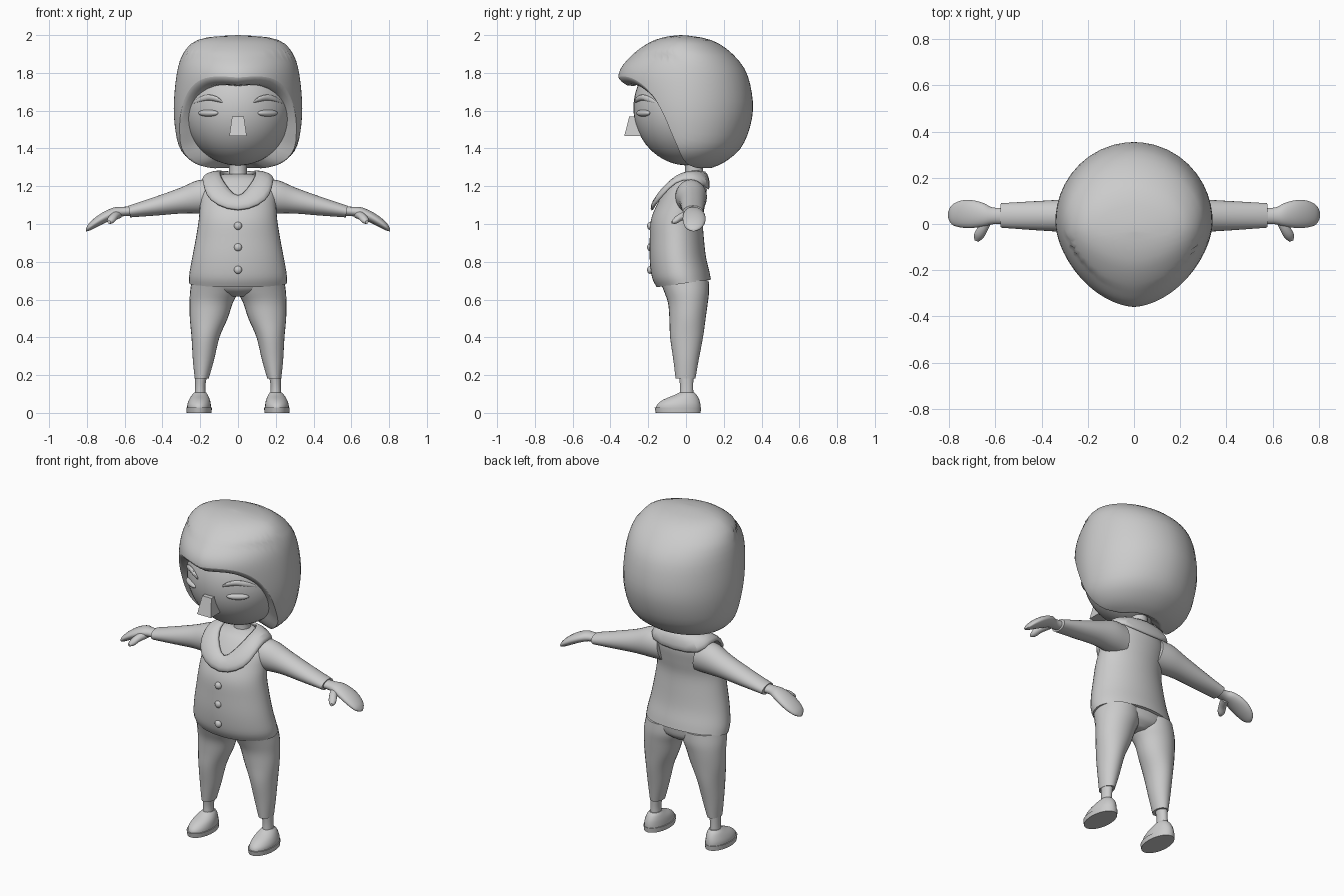
import bpy, bmesh, math
from mathutils import Vector, Matrix

if "Cube" in bpy.data.objects:
    bpy.data.objects.remove(bpy.data.objects["Cube"])

grey = bpy.data.materials.new("plain_grey")
grey.diffuse_color = (0.6, 0.6, 0.6, 1)
grey.use_nodes = True
grey.node_tree.nodes["Principled BSDF"].inputs["Base Color"].default_value = grey.diffuse_color


def finish(bm, name, mirror=False, angle=40):
    bmesh.ops.recalc_face_normals(bm, faces=bm.faces)
    for f in bm.faces:
        f.smooth = True
    me = bpy.data.meshes.new(name)
    bm.to_mesh(me)
    bm.free()
    me.set_sharp_from_angle(angle=math.radians(angle))
    me.materials.append(grey)
    ob = bpy.data.objects.new(name, me)
    bpy.context.collection.objects.link(ob)
    if mirror:
        ob.modifiers.new("mirror", "MIRROR")
    return ob


def catmull(rows, steps):
    """Smoothly interpolate a list of number tuples."""
    out, n = [], len(rows)
    for i in range(n - 1):
        p = [rows[max(0, min(n - 1, k))] for k in (i - 1, i, i + 1, i + 2)]
        for s in range(steps):
            t = s / steps
            out.append(tuple(
                0.5 * (2 * b + (c - a) * t + (2 * a - 5 * b + 4 * c - d) * t * t
                       + (3 * b - a - 3 * c + d) * t ** 3) for a, b, c, d in zip(*p)))
    return out + [tuple(rows[-1])]


def loft_rings(name, rings, mirror=False, n=28, angle=40):
    """rings: (centre, half axis u, half axis v)"""
    bm = bmesh.new()
    loops = []
    for c, u, v in rings:
        loops.append([bm.verts.new(c + u * math.cos(k * math.tau / n) + v * math.sin(k * math.tau / n))
                      for k in range(n)])
    for a, b in zip(loops, loops[1:]):
        for k in range(n):
            bm.faces.new((a[k], a[(k + 1) % n], b[(k + 1) % n], b[k]))
    bm.faces.new(loops[0])
    bm.faces.new(loops[-1])
    return finish(bm, name, mirror, angle)


def loft_z(name, rows, mirror=False, steps=4, **kw):
    """rows: z, centre x, half width, front y, back y, tilt"""
    rings = [(Vector((cx, (f + b) / 2, z + t * (f + b) / 2)), Vector((rx, 0, 0)),
              Vector((0, (b - f) / 2, t * (b - f) / 2))) for z, cx, rx, f, b, t in catmull(rows, steps)]
    return loft_rings(name, rings, mirror, **kw)


def loft_x(name, rows, steps=4):
    """rows: x, y, z, half depth, half height"""
    rings = [(Vector((x, y, z)), Vector((0, ry, 0)), Vector((0.15 * rz, 0, rz)))
             for x, y, z, ry, rz in catmull(rows, steps)]
    return loft_rings(name, rings, True)


def ellipsoid(name, loc, rad, mirror=False, rot=0, seg=24, rings=16):
    bm = bmesh.new()
    m = Matrix.Translation(loc) @ Matrix.Rotation(rot, 4, "Z") @ Matrix.Diagonal((*rad, 1))
    bmesh.ops.create_uvsphere(bm, u_segments=seg, v_segments=rings, radius=1, matrix=m)
    return finish(bm, name, mirror)


# Head and neck
HC, HR = Vector((0, 0.01, 1.615)), Vector((0.288, 0.288, 0.305))
ellipsoid("head", HC, HR, seg=48, rings=32)
loft_z("neck", [(1.18, 0, .06, -.03, .10, 0), (1.26, 0, .047, -.005, .09, 0), (1.36, 0, .05, -.01, .09, 0)])


def face_y(x, z):
    return HC.y - HR.y * math.sqrt(max(0, 1 - (x / HR.x) ** 2 - ((z - HC.z) / HR.z) ** 2))


# Hair: columns around the crown, each running down to the hairline
ZC, ZH = 1.6475, 0.3525
shell = [(2.0, -.03, -.03, 0), (1.99, -.11, .07, .15), (1.96, -.195, .165, .24), (1.89, -.29, .257, .297),
         (1.79, -.357, .325, .325), (1.63, -.34, .355, .34), (1.5, -.30, .335, .332),
         (1.395, -.24, .285, .305), (1.325, -.17, .2, .235), (1.295, -.10, .13, .15)]
shell = catmull(shell, 8)
hairline = catmull([(0, 1.775), (25, 1.78), (42, 1.755), (55, 1.69), (65, 1.58), (74, 1.43), (84, 1.33),
                    (110, 1.298), (145, 1.296), (180, 1.296)], 4)


def shell_at(z):
    for a, b in zip(shell, shell[1:]):
        if z >= b[0]:
            t = (a[0] - z) / max(1e-6, a[0] - b[0])
            return [p + (q - p) * t for p, q in zip(a, b)][1:]
    return shell[-1][1:]


def hair_point(deg, z):
    f, b, w = shell_at(z)
    r = math.radians(deg)
    s, c = math.sin(r), math.cos(r)
    if c > 0:
        mid = 0.01 if z < 1.9 else (f + b) / 2
        return Vector((w * s ** 1.12, mid + (f - mid) * c ** 1.12, z))
    mid = 0.01 if z < 1.9 else (f + b) / 2
    return Vector((w * s, mid - (b - mid) * c, z))


bm = bmesh.new()
cols = []
for deg, zl in [(-d, z) for d, z in reversed(hairline[1:-1])] + hairline:
    col = []
    for i in range(1, 25):
        z = 2 - (2 - zl) * (1 - math.cos(math.pi * i / 24)) / 2
        p = hair_point(abs(deg), z)
        col.append(p)
    end = col[-1]
    front = max(0, min(1, (zl - 1.4) / 0.35))
    for k, dz in ((.95, -.022), (.88, -.04), (.78, -.045), (.6, -.02)):
        col.append(Vector((end.x * k, .01 + (end.y - .01) * k, zl + dz * front + (1 - front) * (1 - k) * .08)))
    sx = -1 if deg < 0 else 1
    cols.append([bm.verts.new((p.x * sx, p.y, p.z)) for p in col])
top = bm.verts.new((0, -.03, 2.0))
for a, b in zip(cols, cols[1:] + cols[:1]):
    bm.faces.new((top, a[0], b[0]))
    for i in range(len(a) - 1):
        bm.faces.new((a[i], b[i], b[i + 1], a[i + 1]))
bmesh.ops.remove_doubles(bm, verts=bm.verts, dist=1e-5)
finish(bm, "hair", angle=70)

# Face details
ellipsoid("closed_eye", (.157, face_y(.157, 1.587) + .004, 1.587), (.062, .02, .018), True, math.radians(33))
brow = []
for x, z, r in catmull([(.085, 1.648, .006), (.115, 1.662, .014), (.16, 1.67, .015), (.205, 1.658, .012),
                        (.235, 1.642, .004)], 4):
    brow.append((Vector((x, face_y(x, z) - .002, z)), Vector((.4 * r, 1.1 * r, 0)), Vector((0, 0, r))))
loft_rings("eyebrow", brow, True, n=12)

# Wedge nose
bm = bmesh.new()
lo = [bm.verts.new((x, y, 1.465)) for x, y in ((-.046, -.327), (.046, -.327), (.046, -.2), (-.046, -.2))]
hi = [bm.verts.new((x, y, 1.57)) for x, y in ((-.031, -.30), (.031, -.30), (.031, -.2), (-.031, -.2))]
bm.faces.new(lo)
bm.faces.new(hi)
for k in range(4):
    bm.faces.new((lo[k], lo[(k + 1) % 4], hi[(k + 1) % 4], hi[k]))
finish(bm, "nose", angle=20)

# Jacket body with slanted hem
loft_z("jacket", [(.687, 0, .258, -.155, .132, .14), (.735, 0, .258, -.18, .124, .1), (.82, 0, .243, -.192, .106, .04),
                  (.92, 0, .224, -.192, .095, 0), (1.02, 0, .208, -.186, .089, 0), (1.1, 0, .202, -.155, .10, 0),
                  (1.18, 0, .195, -.11, .11, 0), (1.24, 0, .14, -.06, .10, 0), (1.265, 0, .07, -.01, .09, 0)],
       n=40)
for i, z in enumerate((.99, .877, .757)):
    ellipsoid("button_%d" % (i + 1), (0, -.19, z), (.021, .016, .021), seg=16, rings=10)

# Sleeves, hands and thumbs
loft_x("sleeve", [(.12, .025, 1.145, .08, .09), (.20, .028, 1.143, .083, .088), (.30, .035, 1.123, .071, .067),
                  (.44, .036, 1.093, .062, .048), (.575, .037, 1.066, .053, .031)])
loft_x("hand", [(.55, .035, 1.068, .036, .024), (.61, .035, 1.066, .036, .025), (.65, .04, 1.06, .05, .028),
                (.70, .043, 1.039, .06, .029), (.75, .043, 1.01, .058, .026), (.788, .04, .983, .042, .018),
                (.805, .04, .967, .012, .006)])
thumb = [(Vector(p[:3]), Vector((p[3], p[3] * .4, 0)), Vector((0, 0, p[3]))) for p in catmull(
    [(.635, .03, 1.052, .024), (.655, -.02, 1.04, .021), (.672, -.052, 1.022, .02), (.682, -.074, 1.01, .008)], 4)]
loft_rings("thumb", thumb, True, n=14)

# Draped collar: inner neckline to outer edge, mirrored
inner = [(0, -.138, 1.135), (.045, -.11, 1.185), (.085, -.06, 1.245), (.092, -.005, 1.272), (.09, .04, 1.28),
         (.065, .085, 1.28), (0, .095, 1.28)]
outer = [(0, -.188, 1.058), (.115, -.17, 1.095), (.172, -.13, 1.145), (.187, -.06, 1.225), (.188, .03, 1.24),
         (.178, .112, 1.19), (0, .122, 1.175)]
bm = bmesh.new()
strips = []
for a, b in zip(inner, outer):
    a, b = Vector(a), Vector(b)
    mid = (a + b) / 2 + Vector((.15 * b.x, .08 * b.y, .012))
    strips.append([bm.verts.new(p) for p in (a, mid, b)])
for a, b in zip(strips, strips[1:]):
    for k in range(2):
        bm.faces.new((a[k], b[k], b[k + 1], a[k + 1]))
collar = finish(bm, "collar", True, 50)
solid = collar.modifiers.new("thickness", "SOLIDIFY")
solid.thickness, solid.offset = .022, 0
sub = collar.modifiers.new("rounding", "SUBSURF")
sub.levels = sub.render_levels = 1

# Trousers
loft_z("trouser_leg", [(.182, .192, .037, -.055, .05, 0), (.28, .183, .056, -.067, .067, 0),
                       (.4, .172, .074, -.084, .09, 0), (.5, .155, .1, -.088, .104, 0),
                       (.58, .142, .114, -.095, .115, 0), (.64, .127, .127, -.115, .122, 0),
                       (.70, .12, .125, -.14, .12, 0)], True)
loft_z("trouser_seat", [(.615, 0, .05, -.06, .07, 0), (.65, 0, .2, -.115, .11, 0), (.70, 0, .24, -.14, .12, 0)])

# Ankles and shoes
loft_z("ankle", [(.08, .2, .03, -.035, .04, 0), (.14, .2, .027, -.032, .038, 0), (.2, .195, .032, -.038, .04, 0)], True)
loft_z("shoe_sole", [(0, .206, .066, -.16, .077, 0), (.028, .206, .068, -.166, .08, 0)], True, steps=1)
loft_z("shoe_upper", [(.02, .206, .063, -.16, .077, 0), (.045, .206, .062, -.152, .076, 0),
                      (.07, .204, .055, -.12, .07, 0), (.093, .202, .043, -.065, .058, 0),
                      (.108, .2, .031, -.035, .044, 0)], True)
